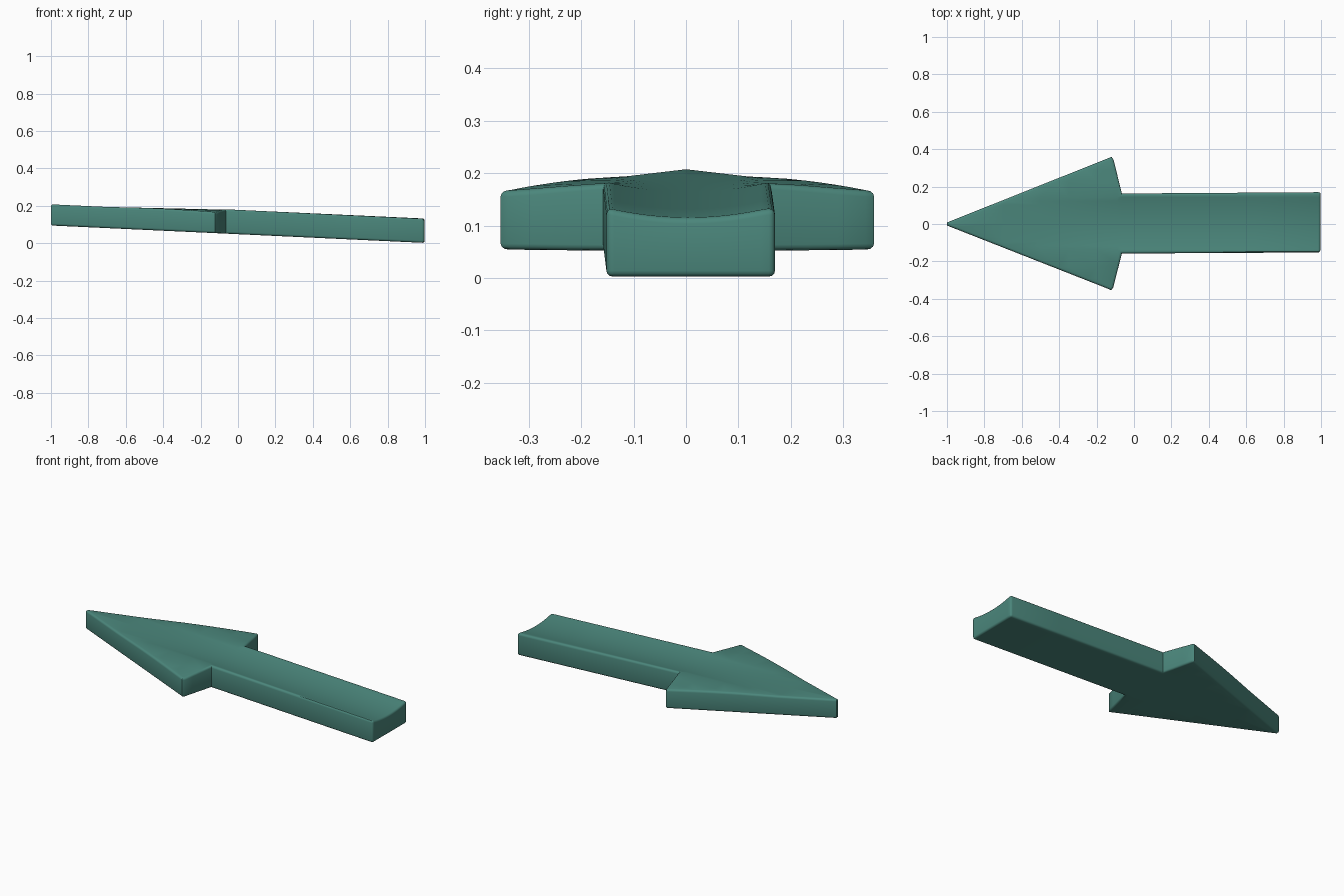
import bpy, bmesh

if "Cube" in bpy.data.objects:
    bpy.data.objects.remove(bpy.data.objects["Cube"])

THICK = 0.113      # slab thickness
TILT = -0.0465     # slope of the slab along x

# Arrow outline: blunt tip, clipped barbs, notches, shaft end
outline = [(-1.0, -0.008), (-0.137, -0.347), (-0.122, -0.354), (-0.111, -0.340),
           (-0.065, -0.158), (0.996, -0.152), (0.998, 0.170), (-0.065, 0.163),
           (-0.109, 0.343), (-0.120, 0.359), (-0.137, 0.352), (-1.0, 0.008)]

bm = bmesh.new()
base = bm.faces.new([bm.verts.new((x, y, 0)) for x, y in outline])
up = bmesh.ops.extrude_face_region(bm, geom=[base])["geom"]
for v in up:
    if isinstance(v, bmesh.types.BMVert):
        v.co.z = THICK
bmesh.ops.recalc_face_normals(bm, faces=bm.faces[:])

# Soft rims around the top and bottom, and around the shaft end corners
rims = [e for e in bm.edges if abs(e.verts[0].co.z - e.verts[1].co.z) < 1e-5
        or min(v.co.x for v in e.verts) > 0.9]
bmesh.ops.bevel(bm, geom=rims, offset=0.012, segments=3, profile=0.5,
                affect='EDGES', clamp_overlap=True)


def cut(co, no):
    bmesh.ops.bisect_plane(bm, geom=bm.verts[:] + bm.edges[:] + bm.faces[:],
                           dist=1e-5, plane_co=co, plane_no=no)


# Grid cuts so the top can be curved
for i in range(-7, 8):
    cut((0, i * 0.02 + 0.003, 0), (0, 1, 0))
for y in (-0.29, -0.23, 0.23, 0.29):
    cut((0, y, 0), (0, 1, 0))
for x in (-0.7, -0.5, -0.35, -0.2, -0.09, -0.065, 0.3, 0.65):
    cut((x, 0, 0), (1, 0, 0))


# Shallow lengthwise groove in the top, fading out over the head
def groove(x, y):
    a = abs(y - 0.004)
    rise = 0.017 * min(a / 0.15, 1) ** 2
    if a > 0.16:
        rise *= max(0, 1 - (a - 0.16) / 0.18)
    return rise * min(1, max(0, (x + 0.7) / 0.63))


for v in bm.verts:
    x, y, z = v.co
    if z > THICK / 2:
        z += groove(x, y)
    v.co.z = z + 0.0485 + TILT * x

bmesh.ops.triangulate(bm, faces=[f for f in bm.faces if len(f.verts) > 4])
bmesh.ops.recalc_face_normals(bm, faces=bm.faces[:])
mesh = bpy.data.meshes.new("arrow")
bm.to_mesh(mesh)
bm.free()

arrow = bpy.data.objects.new("arrow", mesh)
bpy.context.collection.objects.link(arrow)
mat = bpy.data.materials.new("teal")
mat.diffuse_color = (0.07, 0.24, 0.2, 1)
mat.use_nodes = True
mat.node_tree.nodes["Principled BSDF"].inputs["Base Color"].default_value = mat.diffuse_color
mesh.materials.append(mat)
bpy.context.view_layer.objects.active = arrow
arrow.select_set(True)
bpy.ops.object.shade_smooth_by_angle(angle=0.6)
